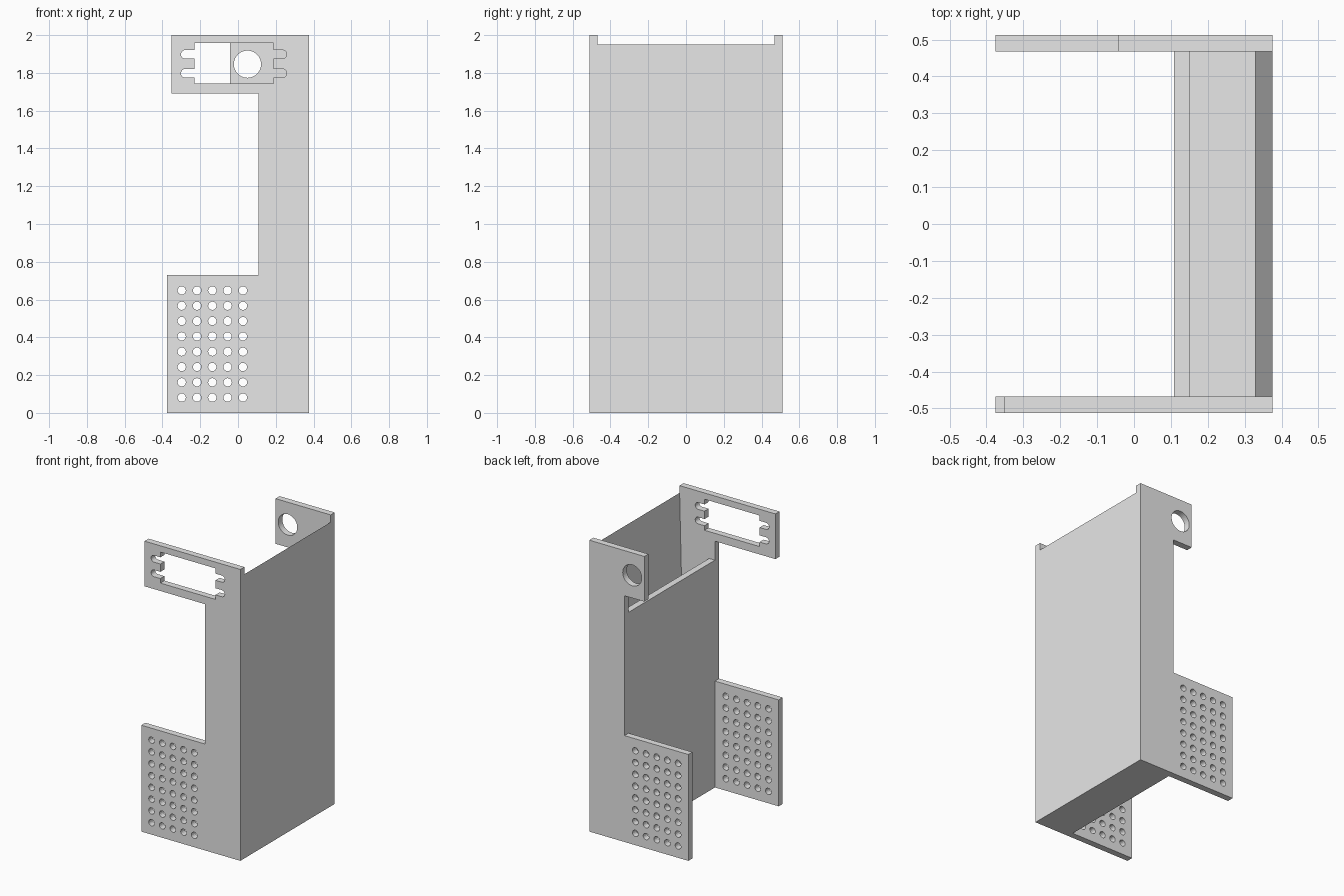
import bpy
from math import sin, cos, pi, radians
from mathutils import Matrix

cube = bpy.data.objects.get("Cube")
if cube:
    bpy.data.objects.remove(cube, do_unlink=True)

gray = bpy.data.materials.new("plain_gray")
gray.use_nodes = True
gray.diffuse_color = (0.8, 0.8, 0.8, 1)
gray.node_tree.nodes["Principled BSDF"].inputs["Base Color"].default_value = (0.8, 0.8, 0.8, 1)

HALF_X, HALF_Y, THICK = 0.376, 0.512, 0.044
INNER_X = 0.108


def arc(cx, cz, r, start, end, steps):
    angles = [radians(start + (end - start) * i / steps) for i in range(steps + 1)]
    return [(cx + r * cos(a), cz + r * sin(a)) for a in angles]


def circle(cx, cz, r, steps=24):
    return arc(cx, cz, r, 0, 360, steps)[:-1]


def extrude_profile(name, loops, y0, y1):
    """Fill x-z outlines (later loops are holes) and extrude them from y0 to y1."""
    curve = bpy.data.curves.new(name + "_outline", 'CURVE')
    curve.dimensions = '2D'
    curve.fill_mode = 'BOTH'
    curve.extrude = (y1 - y0) / 2
    for loop in loops:
        spline = curve.splines.new('POLY')
        spline.points.add(len(loop) - 1)
        for point, (x, z) in zip(spline.points, loop):
            point.co = (x, z, 0, 1)
        spline.use_cyclic_u = True
    temp = bpy.data.objects.new(name + "_temp", curve)
    bpy.context.collection.objects.link(temp)
    bpy.context.view_layer.update()
    mesh = bpy.data.meshes.new_from_object(temp.evaluated_get(bpy.context.evaluated_depsgraph_get()))
    bpy.data.objects.remove(temp, do_unlink=True)
    bpy.data.curves.remove(curve)
    mesh.transform(Matrix.Translation((0, (y0 + y1) / 2, 0)) @ Matrix.Rotation(pi / 2, 4, 'X'))
    mesh.name = name
    mesh.materials.clear()
    mesh.materials.append(gray)
    for face in mesh.polygons:
        face.use_smooth = False
        face.material_index = 0
    obj = bpy.data.objects.new(name, mesh)
    bpy.context.collection.objects.link(obj)
    return obj


def plate_outline(tab_x):
    """Side plate with a lower panel and an upper tab reaching to tab_x."""
    return [(-HALF_X, 0), (HALF_X, 0), (HALF_X, 2), (tab_x, 2), (tab_x, 1.69),
            (INNER_X, 1.69), (INNER_X, 0.73), (-HALF_X, 0.73)]


# Grid of round vents in the lower panel
vents = [circle(-0.298 + 0.081 * col, 0.081 + 0.081 * row, 0.022, 16)
         for col in range(5) for row in range(8)]

# Rectangular socket opening with two rounded screw slots on each side
mid, half, reach, r = -0.022, 0.209, 0.28, 0.023
left = [(mid - half, 1.957)]
for z in (1.898, 1.798):
    left += [(mid - half, z + r)] + arc(mid - reach + r, z, r, 90, 270, 10) + [(mid - half, z - r)]
left.append((mid - half, 1.744))
socket = left + [(2 * mid - x, z) for x, z in reversed(left)]

# Side plates
extrude_profile("front_plate", [plate_outline(-0.351), socket] + vents,
                -HALF_Y, -HALF_Y + THICK)
extrude_profile("back_plate", [plate_outline(-0.042), circle(0.05, 1.846, 0.072, 40)] + vents,
                HALF_Y - THICK, HALF_Y)

# Trough between the plates: floor, low inner wall and tapered outer wall
trough = [(INNER_X, 0), (HALF_X, 0), (HALF_X, 1.95), (0.33, THICK),
          (INNER_X + THICK, THICK), (INNER_X + THICK, 1.56), (INNER_X, 1.56)]
extrude_profile("trough", [trough], -HALF_Y + THICK, HALF_Y - THICK)
